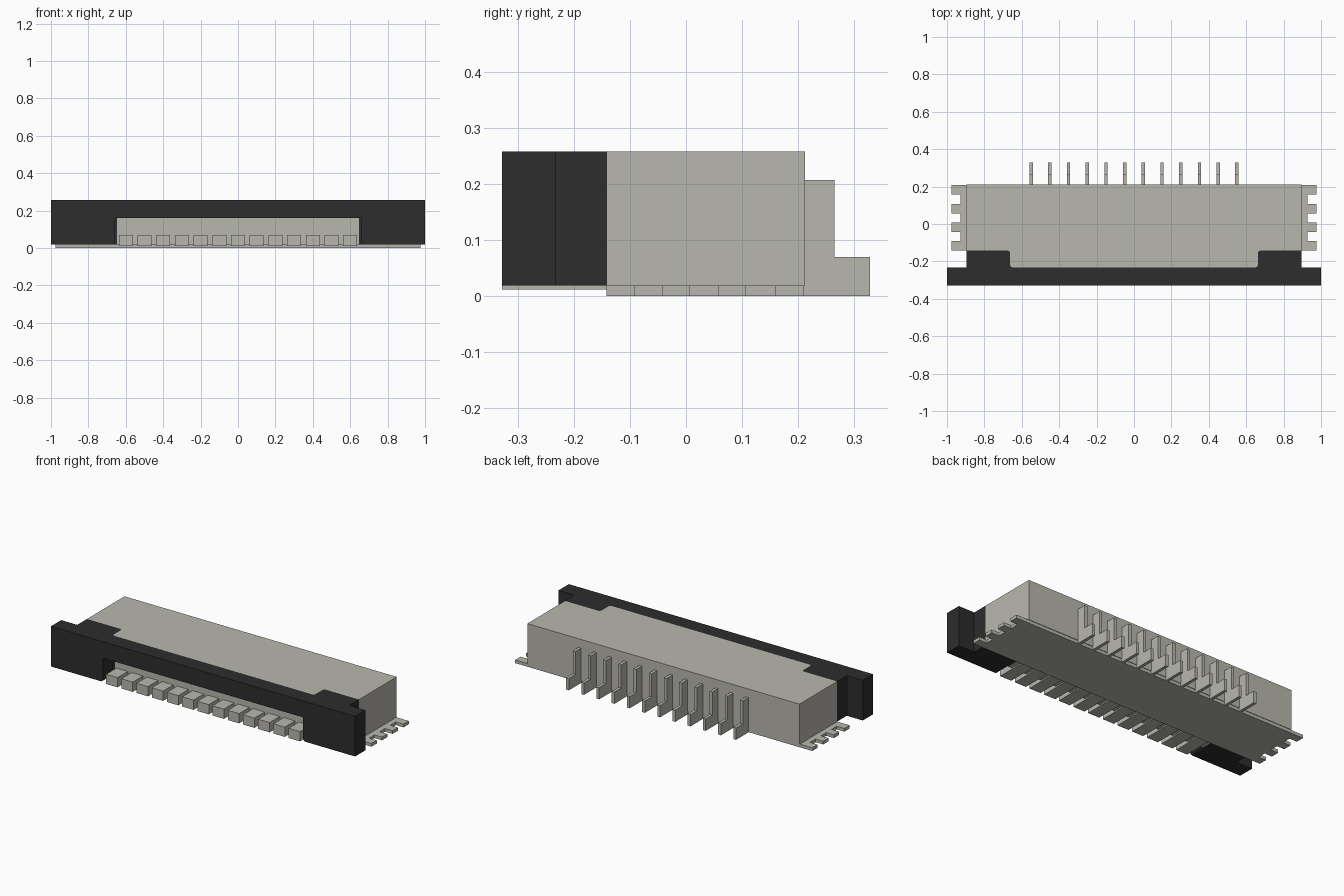
import bpy, bmesh, math

cube = bpy.data.objects.get("Cube")
if cube:
    bpy.data.objects.remove(cube, do_unlink=True)


def make_material(name, rgb):
    mat = bpy.data.materials.new(name)
    mat.use_nodes = True
    colour = (*rgb, 1)
    mat.diffuse_color = colour
    mat.node_tree.nodes["Principled BSDF"].inputs["Base Color"].default_value = colour
    return mat


BEIGE = make_material("warm grey", (0.48, 0.475, 0.42))
BLACK = make_material("black plastic", (0.026, 0.026, 0.026))


def prism(name, outline, axis, low, high, mat):
    """Extrude a 2D outline along an axis between two positions."""
    place = {"x": lambda a, b, t: (t, a, b),
             "y": lambda a, b, t: (a, t, b),
             "z": lambda a, b, t: (a, b, t)}[axis]
    bm = bmesh.new()
    rings = [[bm.verts.new(place(a, b, t)) for a, b in outline] for t in (low, high)]
    bm.faces.new(rings[0])
    bm.faces.new(rings[1])
    n = len(outline)
    for i in range(n):
        j = (i + 1) % n
        bm.faces.new((rings[0][i], rings[0][j], rings[1][j], rings[1][i]))
    bmesh.ops.recalc_face_normals(bm, faces=bm.faces)
    mesh = bpy.data.meshes.new(name)
    bm.to_mesh(mesh)
    bm.free()
    mesh.materials.append(mat)
    obj = bpy.data.objects.new(name, mesh)
    bpy.context.collection.objects.link(obj)
    return obj


def arc(cx, cy, r, start, end, steps=4):
    angles = [math.radians(start + (end - start) * i / steps) for i in range(steps + 1)]
    return [(cx + r * math.cos(a), cy + r * math.sin(a)) for a in angles]


def mirrored(half):
    """Close a right-half outline with its mirror image."""
    return half + [(-x, y) for x, y in reversed(half)]


# Main levels
TOP, UNDER = 0.258, 0.019
FRONT, LIP_BACK, BLOCK_BACK, BACK = -0.328, -0.232, -0.141, 0.212
INNER, BODY_X, R = 0.663, 0.895, 0.015

# Shared rounded edge between the housing and the latch blocks
seam = (arc(INNER - R, LIP_BACK + R, R, -90, 0)
        + arc(INNER + R, BLOCK_BACK - R, R, 180, 90))

# Housing, narrowed between the latch blocks
prism("housing", mirrored(seam + [(BODY_X, BLOCK_BACK), (BODY_X, BACK)]),
      "z", UNDER, TOP, BEIGE)

# Latch bar with the cable opening, rounded at the lower corners
bar = [(INNER - 0.005, 0.16)] + arc(INNER - 0.005 + R, UNDER + R, R, 180, 270)
prism("latch_bar", mirrored(bar + [(1, UNDER), (1, TOP)]), "y", FRONT, LIP_BACK, BLACK)

# Latch blocks at both ends
block = seam + [(BODY_X, BLOCK_BACK), (BODY_X, LIP_BACK)]
for side, s in (("left", 1), ("right", -1)):
    prism(side + "_latch_block", [(s * x, y) for x, y in block], "z", UNDER, TOP, BLACK)

# Base plate with four solder tabs on each side
TAB_IN, TAB_OUT = 0.927, 0.977
edge = []
for start in (-0.142, -0.043, 0.057, 0.159):
    end = start + 0.05
    edge += [(TAB_IN, start), (TAB_OUT, start), (TAB_OUT, end), (TAB_IN, end)]
prism("base_plate", mirrored(edge), "z", 0, UNDER, BEIGE)

# Front contacts
for i in range(13):
    x, w = (i - 6) * 0.1, 0.0375
    prism(f"front_contact_{i + 1}",
          [(x - w, 0.012), (x + w, 0.012), (x + w, 0.07), (x - w, 0.07)],
          "y", FRONT, -0.142, BEIGE)

# Stepped rear pins
step = [(0.205, 0), (0.328, 0), (0.328, 0.07), (0.265, 0.07), (0.265, 0.207), (0.205, 0.207)]
for i in range(12):
    x = (i - 5.5) * 0.1
    prism(f"rear_pin_{i + 1}", step, "x", x - 0.009, x + 0.009, BEIGE)
